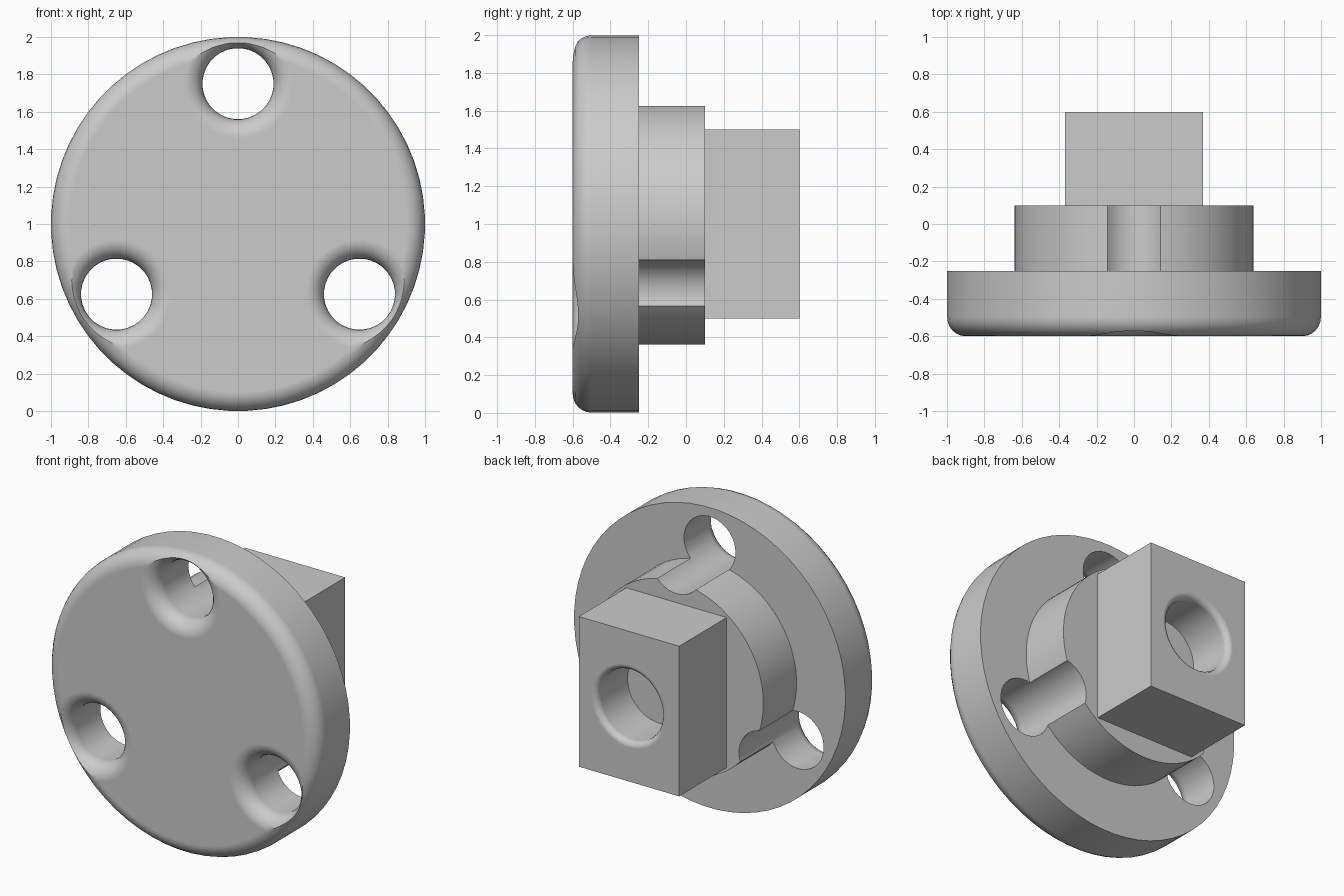
import bpy, bmesh
from math import sin, cos, pi, radians

cube = bpy.data.objects.get("Cube")
if cube:
    bpy.data.objects.remove(cube, do_unlink=True)

grey = bpy.data.materials.new("plain grey")
grey.use_nodes = True
grey.diffuse_color = (0.6, 0.6, 0.6, 1)
grey.node_tree.nodes["Principled BSDF"].inputs["Base Color"].default_value = (0.6, 0.6, 0.6, 1)


def add_object(name, bm, location=(0, 0, 1)):
    bmesh.ops.recalc_face_normals(bm, faces=bm.faces)
    mesh = bpy.data.meshes.new(name)
    bm.to_mesh(mesh)
    bm.free()
    mesh.materials.append(grey)
    obj = bpy.data.objects.new(name, mesh)
    obj.location = location
    bpy.context.collection.objects.link(obj)
    return obj


def revolve(name, profile, sides, location=(0, 0, 1)):
    """Turn a closed (radius, y) profile that starts and ends on the y axis."""
    bm = bmesh.new()
    rings = []
    for r, y in profile:
        if r == 0:
            rings.append([bm.verts.new((0, y, 0))] * sides)
        else:
            angles = [2 * pi * (i + 0.5) / sides for i in range(sides)]
            rings.append([bm.verts.new((r * cos(a), y, r * sin(a))) for a in angles])
    for a, b in zip(rings, rings[1:]):
        if a[0] is a[1]:
            bm.faces.new(b)
        elif b[0] is b[1]:
            bm.faces.new(a)
        else:
            for i in range(sides):
                j = (i + 1) % sides
                bm.faces.new((a[i], a[j], b[j], b[i]))
    # end caps are single faces, so their centre points are not needed
    bmesh.ops.delete(bm, geom=[v for v in bm.verts if not v.link_faces], context='VERTS')
    return add_object(name, bm, location)


def arc(r, y, radius, start, end, steps=6):
    angles = [radians(start + (end - start) * i / steps) for i in range(steps + 1)]
    return [(r + radius * cos(a), y + radius * sin(a)) for a in angles]


def cut(obj, cutter):
    mod = obj.modifiers.new(cutter.name, 'BOOLEAN')
    mod.operation = 'DIFFERENCE'
    mod.solver = 'EXACT'
    mod.object = cutter
    bpy.ops.object.select_all(action='DESELECT')
    bpy.context.view_layer.objects.active = obj
    obj.select_set(True)
    bpy.ops.object.modifier_apply(modifier=mod.name)
    bpy.data.objects.remove(cutter, do_unlink=True)


def finish(obj):
    bpy.ops.object.select_all(action='DESELECT')
    bpy.context.view_layer.objects.active = obj
    obj.select_set(True)
    bpy.ops.object.shade_smooth_by_angle(angle=radians(35))
    mod = obj.modifiers.new("even shading", 'WEIGHTED_NORMAL')
    mod.keep_sharp = True


# Round flange with a rounded front rim, stepping down to the hub behind it
body = revolve("flange_and_hub",
               [(0, -0.6)] + arc(0.9, -0.5, 0.1, -90, 0)
               + [(1, -0.25), (0.64, -0.25), (0.64, 0.1), (0, 0.1)], 64)

# Three flared bolt holes, which also groove the hub
for angle in (90, 210, 330):
    a = radians(angle)
    drill = revolve("bolt_hole_cutter",
                    [(0, -0.7), (0.29, -0.7)] + arc(0.29, -0.5, 0.1, 270, 180)
                    + [(0.19, 0.2), (0, 0.2)], 32,
                    (0.75 * cos(a), 0, 1 + 0.75 * sin(a)))
    cut(body, drill)
finish(body)

# Rectangular block on the back of the hub
bm = bmesh.new()
bmesh.ops.create_cube(bm, size=1)
bmesh.ops.scale(bm, vec=(0.74, 0.5, 1.0), verts=bm.verts)
bmesh.ops.translate(bm, vec=(0, 0.35, 0), verts=bm.verts)
block = add_object("rear_block", bm)

# Blind socket with a softened mouth
socket = revolve("socket_cutter",
                 [(0, 0.28), (0.235, 0.28)] + arc(0.275, 0.56, 0.04, 180, 90, 4)
                 + [(0.275, 0.7), (0, 0.7)], 32)
cut(block, socket)
finish(block)
